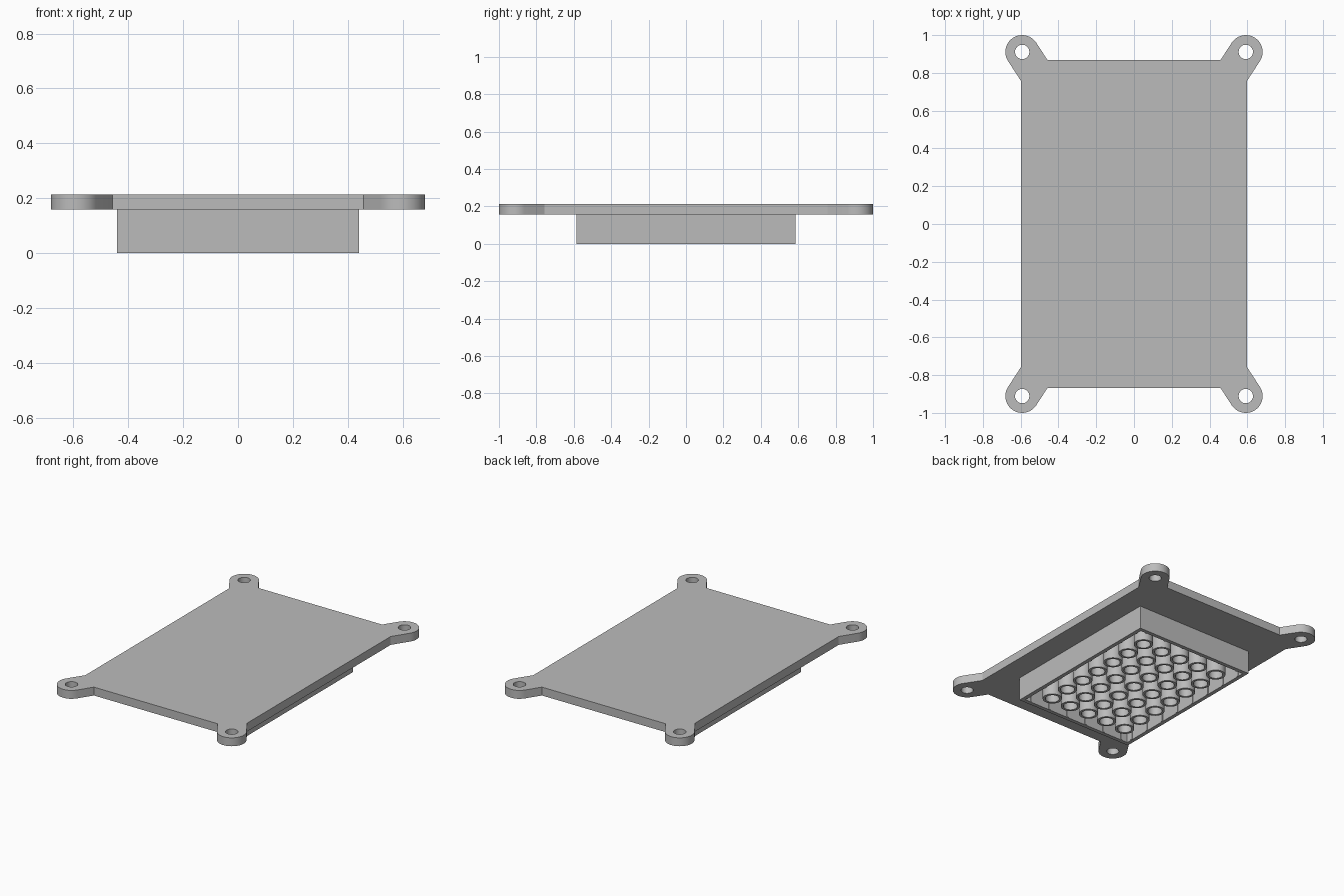
import bpy
import bmesh
from math import cos, sin, pi, atan2

if "Cube" in bpy.data.objects:
    bpy.data.objects.remove(bpy.data.objects["Cube"], do_unlink=True)

# Dimensions
PITCH = 0.147
COLS, ROWS = 5, 7
HALF_X, HALF_Y = 0.44, 0.585
WALL = 0.026
PLATE_Z, TOP_Z = 0.158, 0.214
PLATE_X, PLATE_Y = 0.598, 0.867
EAR_X, EAR_Y, EAR_R, HOLE_R = 0.592, 0.911, 0.089, 0.038

# Single plain material
grey = bpy.data.materials.new("plain grey")
grey.use_nodes = True
colour = (0.5, 0.5, 0.5, 1)
grey.diffuse_color = colour
grey.node_tree.nodes["Principled BSDF"].inputs["Base Color"].default_value = colour


def finish(name, bm, smooth=True):
    """Turn a bmesh into a named object."""
    bmesh.ops.recalc_face_normals(bm, faces=bm.faces)
    mesh = bpy.data.meshes.new(name)
    bm.to_mesh(mesh)
    bm.free()
    mesh.materials.append(grey)
    obj = bpy.data.objects.new(name, mesh)
    bpy.context.collection.objects.link(obj)
    if smooth:
        shade(obj)
    return obj


def shade(obj):
    bpy.ops.object.select_all(action="DESELECT")
    obj.select_set(True)
    bpy.context.view_layer.objects.active = obj
    bpy.ops.object.shade_smooth_by_angle(angle=pi / 6)


def circle(cx, cy, r, count=32):
    return [(cx + r * cos(2 * pi * i / count), cy + r * sin(2 * pi * i / count))
            for i in range(count)]


def rectangle(hx, hy, cx=0, cy=0):
    return [(cx + sx * hx, cy + sy * hy)
            for sx, sy in ((-1, -1), (1, -1), (1, 1), (-1, 1))]


def prism(bm, outline, z0, z1):
    """Closed solid from a flat outline."""
    low, high = ([bm.verts.new((x, y, z)) for x, y in outline] for z in (z0, z1))
    bm.faces.new(low[::-1])
    bm.faces.new(high)
    for i in range(len(low)):
        bm.faces.new((low[i - 1], low[i], high[i], high[i - 1]))


def ring_prism(bm, outer, inner, z0, z1):
    """Hollow solid between two outlines of equal length."""
    loops = [[bm.verts.new((x, y, z)) for x, y in pts]
             for pts, z in ((outer, z0), (outer, z1), (inner, z1), (inner, z0))]
    for a, b in zip(loops, loops[1:] + loops[:1]):
        for i in range(len(a)):
            bm.faces.new((a[i - 1], a[i], b[i], b[i - 1]))


def ear_outline():
    """Corner of the plate: straight flanks and a rounded ear, +x +y quadrant."""
    a = atan2(EAR_Y, EAR_X)
    arc = [(EAR_X + EAR_R * cos(a - pi / 2 + pi * i / 24),
            EAR_Y + EAR_R * sin(a - pi / 2 + pi * i / 24)) for i in range(25)]
    slope = EAR_Y / EAR_X
    (x0, y0), (x1, y1) = arc[0], arc[-1]
    start = (PLATE_X, y0 - (x0 - PLATE_X) * slope)
    end = (x1 - (y1 - PLATE_Y) / slope, PLATE_Y)
    return [start] + arc + [end]


# Mounting plate with four rounded ears
ear = ear_outline()
outline = (ear + [(-x, y) for x, y in reversed(ear)]
           + [(-x, -y) for x, y in ear] + [(x, -y) for x, y in reversed(ear)])
bm = bmesh.new()
prism(bm, outline, PLATE_Z, TOP_Z)
plate = finish("mounting_plate", bm, smooth=False)

# Screw holes through the ears
bm = bmesh.new()
for sx in (-1, 1):
    for sy in (-1, 1):
        prism(bm, circle(sx * EAR_X, sy * EAR_Y, HOLE_R), PLATE_Z - 0.1, TOP_Z + 0.1)
cutter = finish("hole_cutter", bm, smooth=False)
cutter.hide_render = True
cut = plate.modifiers.new("screw holes", "BOOLEAN")
cut.operation, cut.solver, cut.object = "DIFFERENCE", "EXACT", cutter
bpy.context.view_layer.objects.active = plate
bpy.ops.object.modifier_apply(modifier=cut.name)
bpy.data.objects.remove(cutter, do_unlink=True)
shade(plate)

# Open-bottomed box walls under the plate
bm = bmesh.new()
ring_prism(bm, rectangle(HALF_X, HALF_Y),
           rectangle(HALF_X - WALL, HALF_Y - WALL), 0, PLATE_Z + 0.002)
finish("box_walls", bm, smooth=False)

# Grid of hollow tubes inside the box
bm = bmesh.new()
for i in range(COLS):
    for j in range(ROWS):
        cx, cy = (i - (COLS - 1) / 2) * PITCH, (j - (ROWS - 1) / 2) * PITCH
        ring_prism(bm, circle(cx, cy, 0.06), circle(cx, cy, 0.044), 0, PLATE_Z + 0.002)
finish("grip_tubes", bm)

# Thin vertical ribs on the inside of the walls
bm = bmesh.new()
for side in (-1, 1):
    for i in range(COLS + 1):
        prism(bm, rectangle(0.0065, 0.005, (i - COLS / 2) * PITCH,
                            side * (HALF_Y - WALL)), 0.0005, PLATE_Z + 0.002)
    for j in range(ROWS + 1):
        prism(bm, rectangle(0.005, 0.0065, side * (HALF_X - WALL),
                            (j - ROWS / 2) * PITCH), 0.0005, PLATE_Z + 0.002)
finish("wall_ribs", bm, smooth=False)
